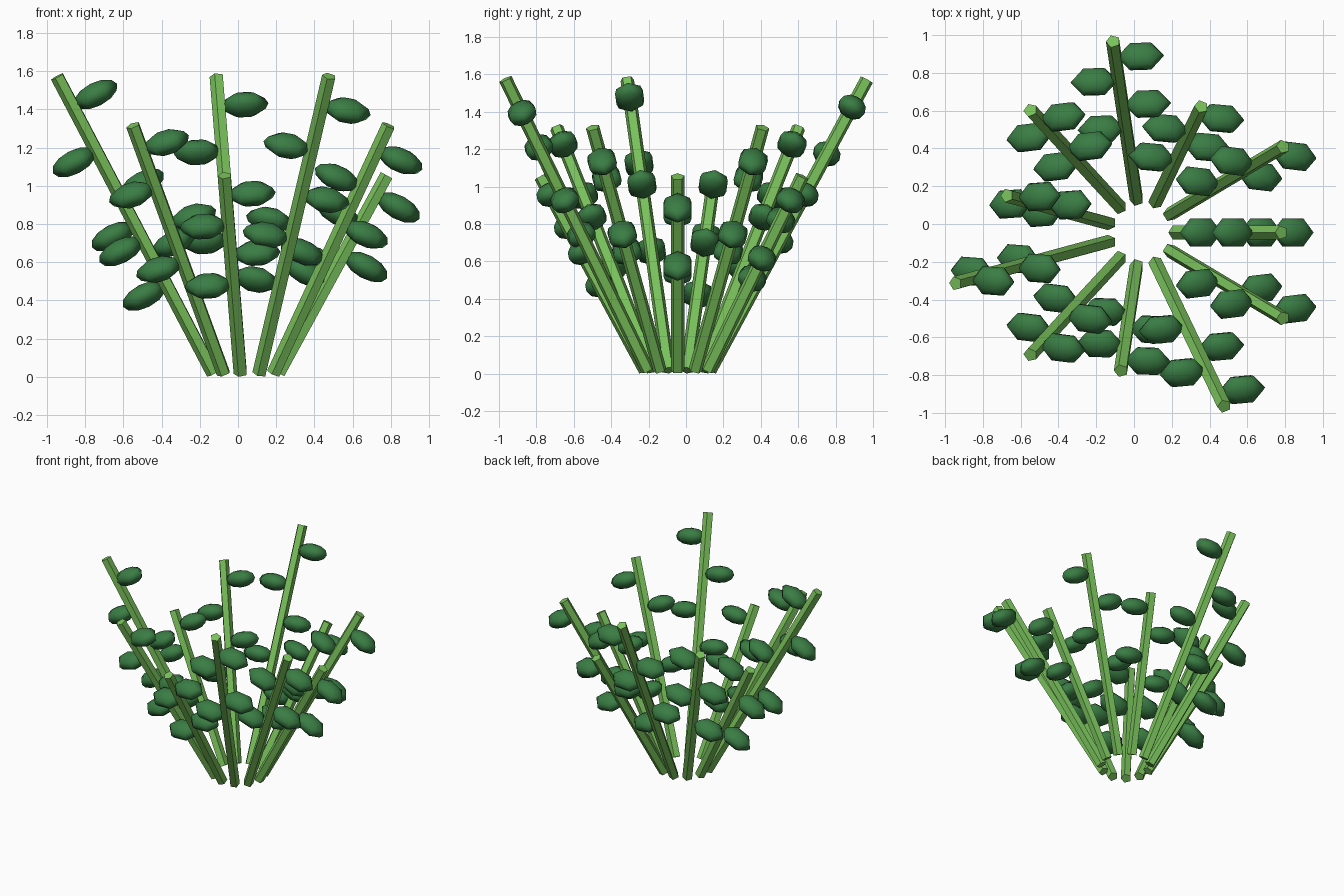
import bpy
import math
from mathutils import Matrix, Vector

if "Cube" in bpy.data.objects:
    bpy.data.objects.remove(bpy.data.objects["Cube"], do_unlink=True)


def make_material(name, color):
    mat = bpy.data.materials.new(name)
    mat.use_nodes = True
    mat.diffuse_color = color
    mat.node_tree.nodes["Principled BSDF"].inputs["Base Color"].default_value = color
    return mat


light_green = make_material("light green", (0.19, 0.53, 0.105, 1))
dark_green = make_material("dark green", (0.042, 0.205, 0.058, 1))

STEMS = 11
LEAN = 0.5
BASE_RADIUS = 0.175
STEM_RADIUS = 0.038
CENTRE = Vector((0.04, -0.045, 0.018))
LENGTHS = (1.77, 1.475, 1.18)          # long, medium, short in turn
LEAF_HEIGHTS = (0.45, 0.6, 0.75, 0.9)  # fractions of the stem length
LEAF_OFFSET = 0.133
LEAF_SIZE = (0.125, 0.0866, 0.0625)


def finish(name, mat, matrix):
    obj = bpy.context.object
    obj.name = name
    obj.data.materials.append(mat)
    obj.matrix_world = matrix
    return obj


def add_stem(name, frame, length):
    # five-sided rod with one flat side towards +x
    bpy.ops.mesh.primitive_cylinder_add(vertices=5, radius=STEM_RADIUS, depth=length)
    obj = finish(name, light_green, frame @ Matrix.Translation((0, 0, length / 2)))
    obj.data.transform(Matrix.Rotation(math.radians(-54), 4, "Z"))


def add_leaf(name, frame, side, height):
    # flattened six-sided ellipsoid, pointed along its local x
    bpy.ops.mesh.primitive_uv_sphere_add(segments=6, ring_count=6, radius=1)
    obj = finish(name, dark_green,
                 frame @ Matrix.Translation((side * LEAF_OFFSET, 0, height)))
    # put a corner of the hexagon on the long axis
    corner = max(obj.data.vertices, key=lambda v: v.co.xy.length).co
    turn = Matrix.Rotation(-math.atan2(corner.y, corner.x), 4, "Z")
    obj.data.transform(Matrix.Diagonal((*LEAF_SIZE, 1)) @ turn)
    bpy.ops.object.shade_smooth()


# ring of outward leaning stems, each with leaves on alternating sides
for i in range(1, STEMS + 1):
    angle = i * math.tau / STEMS
    out = Vector((math.cos(angle), math.sin(angle), 0))
    frame = (Matrix.Translation(CENTRE + out * BASE_RADIUS)
             @ Matrix.Rotation(-LEAN * out.y, 4, "X")
             @ Matrix.Rotation(LEAN * out.x, 4, "Y"))
    length = LENGTHS[i % 3]
    add_stem(f"stem_{i}", frame, length)
    for j, fraction in enumerate(LEAF_HEIGHTS):
        add_leaf(f"leaf_{i}_{j + 1}", frame, 1 if j % 2 else -1, fraction * length)
